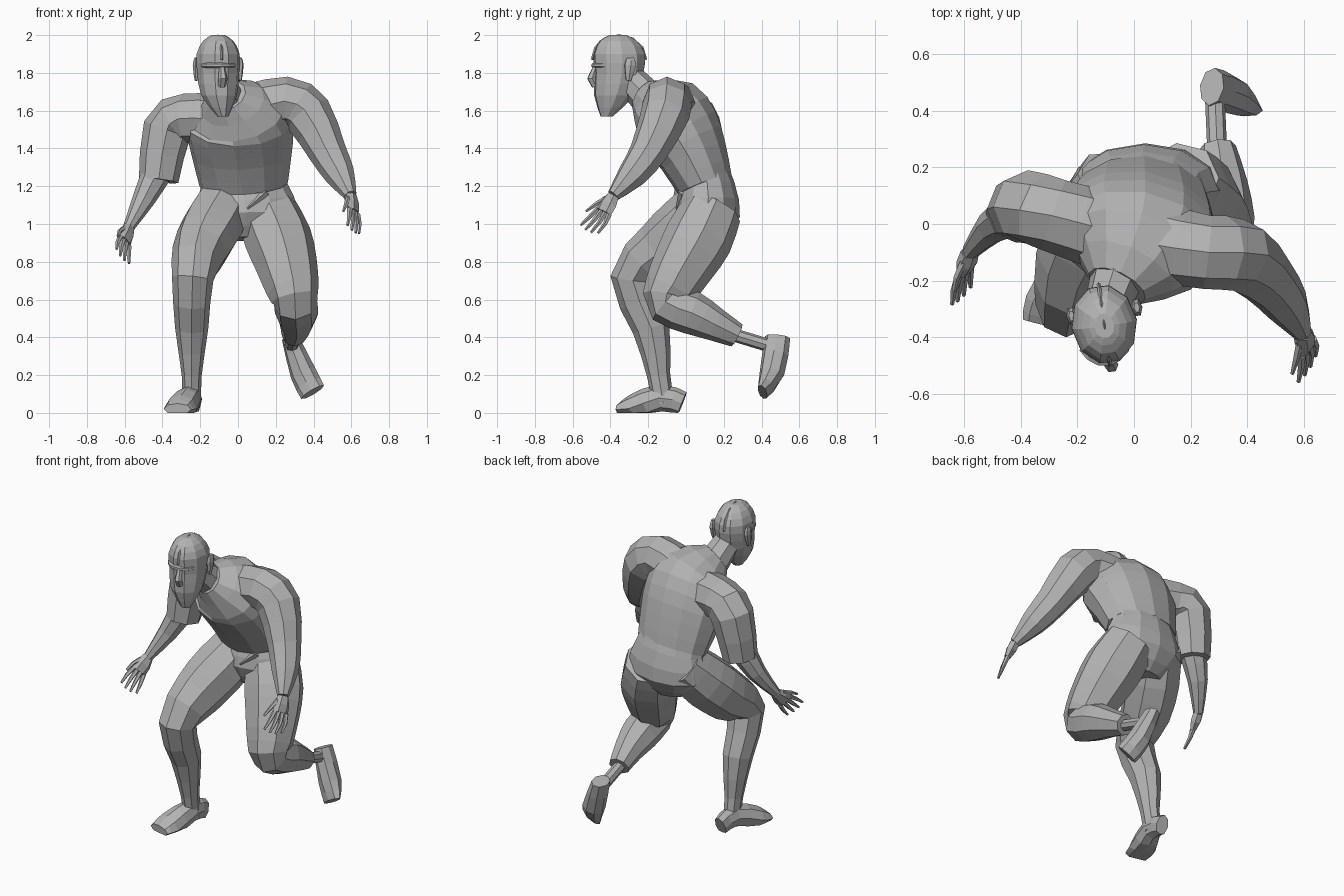
import bpy
import bmesh
from math import sin, cos, pi, radians
from mathutils import Vector, Matrix

cube = bpy.data.objects.get("Cube")
if cube:
    bpy.data.objects.remove(cube, do_unlink=True)

grey = bpy.data.materials.new("plain_grey")
grey.use_nodes = True
colour = (0.45, 0.45, 0.45, 1)
grey.diffuse_color = colour
grey.node_tree.nodes["Principled BSDF"].inputs["Base Color"].default_value = colour


def smooth(controls, steps):
    """Pass a spline through the controls; position and radius bend together."""
    padded = [controls[0], *controls, controls[-1]]
    result = []
    for before, start, end, after in zip(padded, padded[1:], padded[2:], padded[3:]):
        pull_in, pull_out = (end - before) / 2, (after - start) / 2
        for step in range(steps):
            t = step / steps
            rest = 1 - t
            result.append(start * (1 + 2 * t) * rest * rest + pull_in * t * rest * rest
                          + end * (3 - 2 * t) * t * t - pull_out * t * t * rest)
    return result + [controls[-1]]


def loft(name, controls, sides=8, steps=2, flat=(1, 1), twist=(0, 0),
         side_axis=(1, 0, 0), level=False, floor=None):
    """Skin flat faces over rings given as x, y, z, half width.
    flat is depth over width and twist is yaw, each from first ring to last."""
    rings = smooth([Vector(c) for c in controls], steps)
    last = len(rings) - 1
    bm = bmesh.new()
    loops = []
    for i, ring in enumerate(rings):
        share = i / last
        along = (rings[min(i + 1, last)] - rings[max(i - 1, 0)]).to_3d().normalized()
        if level:
            along = Vector((0, 0, 1))
        yaw = radians(twist[0] + (twist[1] - twist[0]) * share)
        across = Matrix.Rotation(yaw, 3, "Z") @ Vector(side_axis)
        across = (across - along * across.dot(along)).normalized()
        deep = along.cross(across) * (flat[0] + (flat[1] - flat[0]) * share)
        loop = []
        for k in range(sides):
            angle = 2 * pi * k / sides
            point = ring.to_3d() + (across * cos(angle) + deep * sin(angle)) * ring.w
            if floor is not None:
                point.z = max(point.z, floor)
            loop.append(bm.verts.new(point))
        loops.append(loop)
    for low, high in zip(loops, loops[1:]):
        for k in range(sides):
            following = (k + 1) % sides
            bm.faces.new((low[k], low[following], high[following], high[k]))
    bm.faces.new(loops[0])
    bm.faces.new(loops[-1])
    bmesh.ops.recalc_face_normals(bm, faces=bm.faces)
    mesh = bpy.data.meshes.new(name)
    bm.to_mesh(mesh)
    bm.free()
    mesh.materials.append(grey)
    bpy.context.collection.objects.link(bpy.data.objects.new(name, mesh))


def hand(name, wrist, along, across, curl):
    """Flat palm, four bent fingers and a thumb on the negative across side."""
    wrist, along = Vector(wrist), Vector(along).normalized()
    across, curl = Vector(across), Vector(curl)
    across = (across - along * across.dot(along)).normalized()

    def digit(label, root, spread, reach):
        middle = root + along * reach + across * spread + curl * .01
        tip = middle + along * reach + across * spread / 2 + curl * .03
        radii = (.015, .012, .007)
        loft(f"{name}_{label}", [(*p, r) for p, r in zip((root, middle, tip), radii)],
             sides=5, steps=1, side_axis=across)

    knuckles = wrist + along * .1
    loft(name + "_palm", [(*wrist, .035), (*(wrist + knuckles) / 2, .05), (*knuckles, .05)],
         sides=6, steps=1, flat=(.9, .4), side_axis=across)
    for place, label in enumerate(("first", "second", "third", "fourth")):
        offset = (place - 1.5) * .026
        digit(label + "_finger", knuckles + across * offset, offset / 3,
              .065 - abs(offset) / 4)
    digit("thumb", wrist + along * .03 - across * .03, -.03, .05)


# Torso: broad hips, then a vest that leans forward into the neck
loft("hips", [(.04, .1, .92, .14), (.04, .115, 1.05, .275), (.03, .115, 1.2, .23),
              (.02, .08, 1.3, .21)], sides=12, flat=(.62, .62))
loft("vest", [(.03, .1, 1.21, .235), (.02, .04, 1.36, .265), (.01, -.025, 1.49, .285),
              (0, -.1, 1.59, .26), (-.06, -.22, 1.68, .11)],
     sides=12, flat=(.64, .85), twist=(-3, -15))
loft("neck", [(-.05, -.16, 1.62, .1), (-.1, -.31, 1.78, .08)])
loft("belt_flap", [(.05, -.035, 1.08, .02), (.15, -.02, 1.17, .02)], sides=4, steps=1)

# Head: pointed chin, broad temples and a rounded crown, turned a little left
turn = (8, 8)
middle_x, middle_y = -.105, -.355
loft("head", [(-.08, -.42, 1.57, .03), (-.1, -.38, 1.68, .095),
              (middle_x, middle_y, 1.8, .112), (middle_x, middle_y, 1.9, .115),
              (middle_x, -.36, 1.97, .08), (middle_x, -.36, 2, .035)],
     sides=10, flat=(1.1, 1.3), twist=turn, level=True)
loft("nose", [(-.085, -.48, 1.83, .015), (-.08, -.5, 1.77, .025),
              (-.085, -.48, 1.73, .02)], sides=6, steps=1, twist=turn)


def around_head(degrees):
    angle = radians(degrees)
    return middle_x + sin(angle) * .1, middle_y - cos(angle) * .135


loft("brow", [(*around_head(a), 1.84, .014) for a in range(-52, 69, 20)],
     sides=6, steps=1, side_axis=(0, 0, 1))
ridge = [radians(a) for a in range(0, 181, 30)]
loft("crown_ridge", [(middle_x + cos(a) * .02, middle_y - cos(a) * .143,
                      1.87 + sin(a) * .128, .007) for a in ridge],
     sides=4, steps=1, twist=turn)
for side, label in ((1, "left"), (-1, "right")):
    x = middle_x + side * .115
    y = -.31 + side * .015
    loft(label + "_ear", [(x, y - .01, 1.76, .01), (x, y, 1.84, .02), (x, y, 1.88, .01)],
         sides=6, flat=(1.5, 1.9), twist=turn)

# Left arm: raised shoulder, reaching forward and out
wrist = (.595, -.385, 1.15)
loft("left_arm", [(.1, -.07, 1.61, .14), (.26, -.1, 1.65, .13), (.37, -.11, 1.58, .13),
                  (.475, -.2, 1.38, .1), (.54, -.285, 1.26, .08), (*wrist, .035)],
     side_axis=(0, 1, 0))
hand("left_hand", wrist, along=(.04, -.12, -.2), across=(.5, .7, -.4), curl=(-.5, -.5, 0))

# Right arm: sleeve swung back, bare forearm angled forward
wrist = (-.58, -.1, .98)
loft("right_sleeve", [(-.12, -.02, 1.55, .14), (-.28, .03, 1.56, .13),
                      (-.375, .06, 1.5, .13), (-.42, .04, 1.23, .105)],
     side_axis=(0, 1, 0))
loft("right_forearm", [(-.43, .03, 1.27, .08), (-.5, -.01, 1.13, .06), (*wrist, .03)],
     side_axis=(0, 1, 0))
hand("right_hand", wrist, along=(-.05, -.17, -.18), across=(.2, .2, -.2), curl=(.3, -.3, 0))

# Right leg: bent and planted, with a flat sole
loft("right_leg", [(-.06, .14, 1.13, .15), (-.135, .01, .99, .165), (-.2, -.13, .86, .15),
                   (-.24, -.28, .71, .11), (-.245, -.185, .45, .088),
                   (-.245, -.145, .2, .053), (-.245, -.12, .05, .05)], flat=(1, 1.2))
loft("right_foot", [(-.235, -.02, .05, .04), (-.25, -.13, .08, .06),
                    (-.3, -.28, .03, .085), (-.32, -.355, .02, .075)],
     flat=(1.6, .4), floor=0)

# Left leg: knee dropped, shin folded out behind, toes hanging
loft("left_leg", [(.15, .14, 1.08, .16), (.21, .07, .93, .18), (.255, -.01, .79, .165),
                  (.29, -.085, .65, .14), (.305, -.1, .58, .115), (.31, .03, .53, .115),
                  (.31, .15, .47, .09), (.295, .27, .41, .065)])
loft("left_ankle", [(.295, .23, .42, .035), (.285, .46, .35, .035)], steps=1)
loft("left_foot", [(.275, .485, .4, .045), (.345, .455, .21, .07), (.395, .405, .11, .07)],
     flat=(1.5, .4), side_axis=(.85, -.1, .45))
